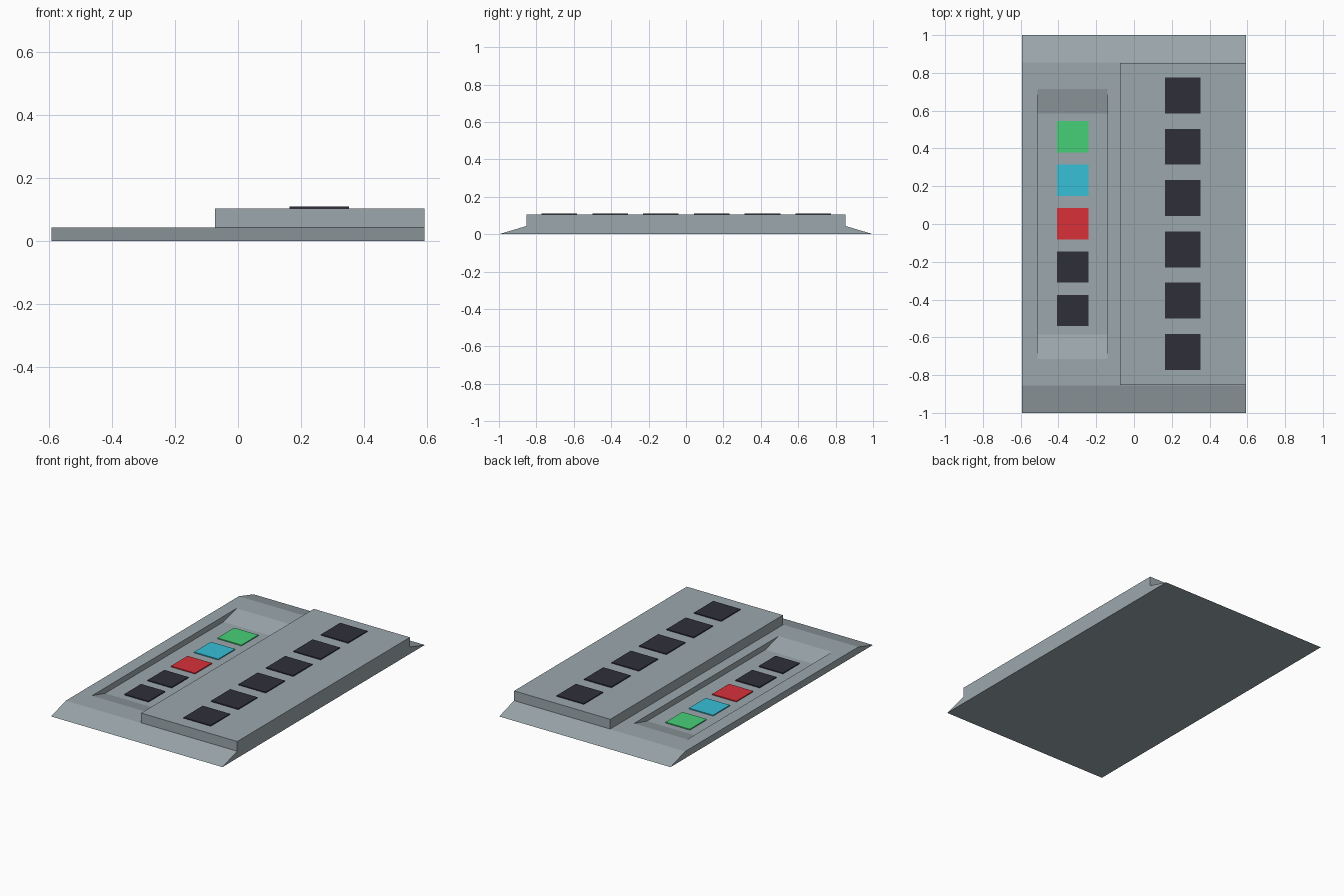
import bpy, bmesh

if "Cube" in bpy.data.objects:
    bpy.data.objects.remove(bpy.data.objects["Cube"])


def material(name, rgb):
    """Flat colour given as 0-255 display values, stored linear."""
    lin = [((c / 255 + 0.055) / 1.055) ** 2.4 for c in rgb]
    m = bpy.data.materials.new(name)
    m.diffuse_color = (*lin, 1)
    m.use_nodes = True
    m.node_tree.nodes["Principled BSDF"].inputs["Base Color"].default_value = m.diffuse_color
    return m


GREY = material("panel grey", (156, 168, 173))
BLACK = material("button black", (47, 47, 57))
RED = material("button red", (216, 48, 57))
CYAN = material("button cyan", (55, 192, 215))
GREEN = material("button green", (70, 208, 119))


def prism(name, profile, x0, x1, mat):
    """Extrude a (y, z) profile along x."""
    bm = bmesh.new()
    face = bm.faces.new([bm.verts.new((x0, y, z)) for y, z in profile])
    new = bmesh.ops.extrude_face_region(bm, geom=[face])["geom"]
    verts = [v for v in new if isinstance(v, bmesh.types.BMVert)]
    bmesh.ops.translate(bm, verts=verts, vec=(x1 - x0, 0, 0))
    bmesh.ops.recalc_face_normals(bm, faces=bm.faces)
    mesh = bpy.data.meshes.new(name)
    bm.to_mesh(mesh)
    bm.free()
    mesh.materials.append(mat)
    obj = bpy.data.objects.new(name, mesh)
    bpy.context.collection.objects.link(obj)
    return obj


def box(name, x0, x1, y0, y1, z0, z1, mat):
    return prism(name, [(y0, z0), (y1, z0), (y1, z1), (y0, z1)], x0, x1, mat)


LEFT, RIGHT = -0.593, 0.592
TOP, FLOOR, BLOCK_TOP = 0.043, 0.008, 0.104

# Base plate with sloped front and back ends
base = prism("base_plate", [(-1, 0), (1, 0), (0.855, TOP), (-0.855, TOP)],
             LEFT, RIGHT, GREY)

# Recessed tray with ramps at both ends, cut into the base
rise = TOP - FLOOR
cutter = prism("tray_cutter",
               [(-0.585, FLOOR), (0.585, FLOOR),
                (0.845, FLOOR + 2 * rise), (-0.845, FLOOR + 2 * rise)],
               -0.51, -0.14, GREY)
cutter.hide_render = True
cutter.hide_viewport = True
cut = base.modifiers.new("tray", "BOOLEAN")
cut.operation = "DIFFERENCE"
cut.solver = "EXACT"
cut.object = cutter

# Raised block on the right side
box("raised_block", -0.073, RIGHT, -0.853, 0.853, TOP, BLOCK_TOP, GREY)

# Six large buttons on the raised block
for i in range(6):
    y = -0.677 + i * 0.2715
    box(f"large_button_{i + 1}", 0.164, 0.352, y - 0.095, y + 0.095,
        BLOCK_TOP, BLOCK_TOP + 0.006, BLACK)

# Five small buttons in the tray
for i, mat in enumerate((BLACK, BLACK, RED, CYAN, GREEN)):
    y = -0.458 + i * 0.23
    box(f"small_button_{i + 1}", -0.408, -0.241, y - 0.083, y + 0.083,
        FLOOR, FLOOR + 0.006, mat)
